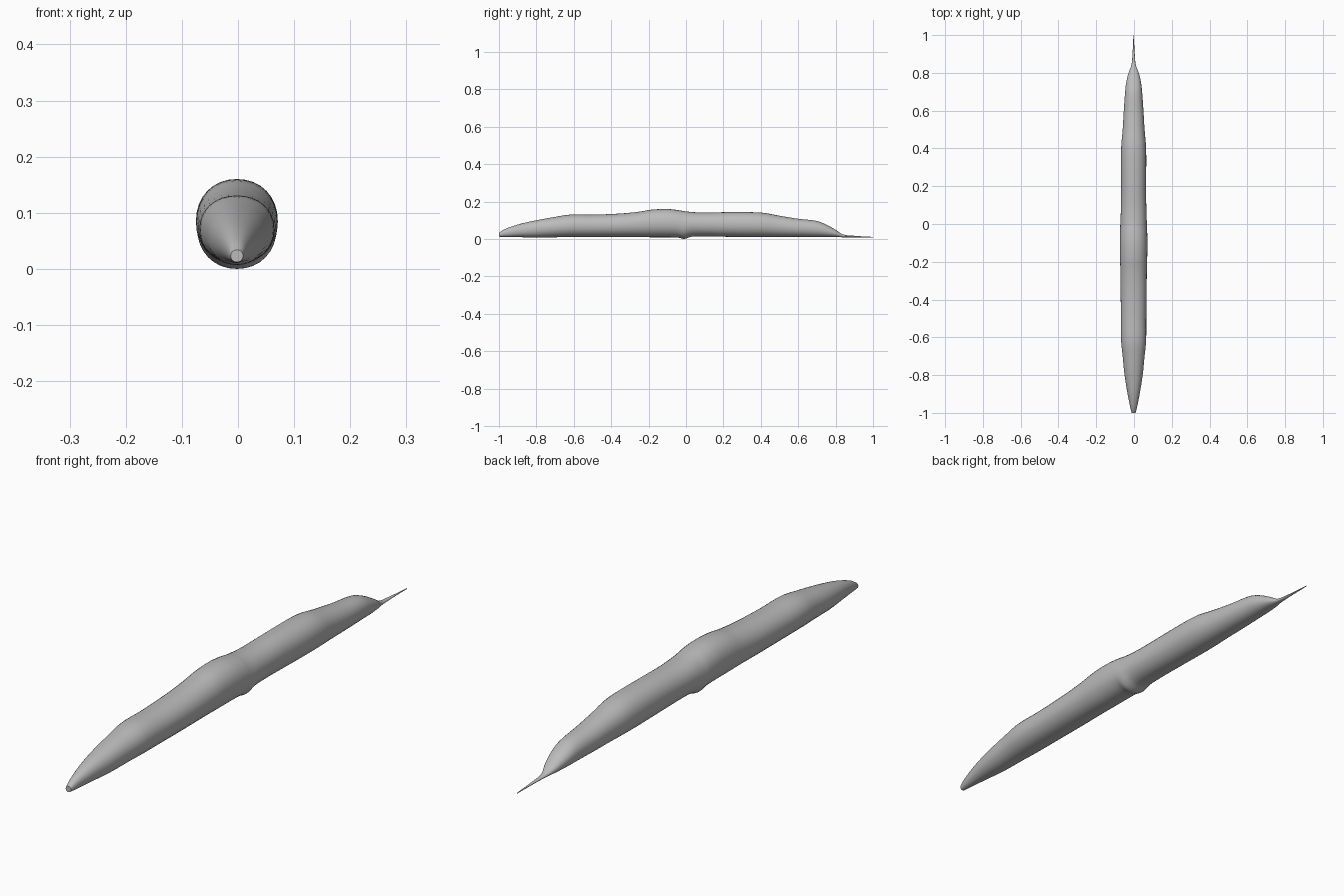
import bpy, bmesh, math

if "Cube" in bpy.data.objects:
    bpy.data.objects.remove(bpy.data.objects["Cube"])

# Body stations: y, half width, bottom z, top z
STATIONS = [
    (-1.0, .011, .012, .034), (-.97, .018, .011, .052), (-.9, .032, .010, .077),
    (-.8, .048, .007, .100), (-.7, .058, .009, .118), (-.62, .066, .010, .130),
    (-.5, .067, .010, .130), (-.35, .069, .010, .136), (-.25, .070, .010, .146),
    (-.18, .072, .009, .157), (-.1, .073, .009, .160), (-.04, .072, .007, .154),
    (-.01, .071, .000, .149), (.03, .069, .012, .144), (.1, .067, .014, .141),
    (.2, .066, .012, .143), (.35, .067, .010, .143), (.42, .065, .010, .139),
    (.5, .058, .010, .124), (.6, .052, .010, .108), (.7, .045, .010, .096),
    (.75, .039, .010, .077), (.8, .027, .010, .049), (.84, .012, .009, .024),
    (.9, .006, .009, .017), (1.0, .001, .008, .011)]
SIDES, STEPS = 32, 4


def spline(a, b, c, d, t):
    """Smooth height or width between stations b and c, allowing for uneven spacing in y."""
    h = c[0] - b[0]
    out = [b[0] + h * t]
    for i in (1, 2, 3):
        m0 = (c[i] - a[i]) / (c[0] - a[0]) * h
        m1 = (d[i] - b[i]) / (d[0] - b[0]) * h
        out.append((2*t**3 - 3*t*t + 1) * b[i] + (t**3 - 2*t*t + t) * m0
                   + (3*t*t - 2*t**3) * c[i] + (t**3 - t*t) * m1)
    return out


sections = []
for k in range(len(STATIONS) - 1):
    a, b = STATIONS[max(k - 1, 0)], STATIONS[k]
    c, d = STATIONS[k + 1], STATIONS[min(k + 2, len(STATIONS) - 1)]
    sections += [spline(a, b, c, d, s / STEPS) for s in range(STEPS)]
sections.append(STATIONS[-1])

# Skin the rounded cross-sections into one closed body
bm = bmesh.new()
rings = []
for y, w, lo, hi in sections:
    ring = []
    for i in range(SIDES):
        ang = 2 * math.pi * i / SIDES
        co, si = math.cos(ang), math.sin(ang)
        x = math.copysign(abs(co) ** .94, co) * w - .002
        z = (lo + hi) / 2 + math.copysign(abs(si) ** .94, si) * (hi - lo) / 2
        ring.append(bm.verts.new((x, y, z)))
    rings.append(ring)
for r, q in zip(rings, rings[1:]):
    for i in range(SIDES):
        j = (i + 1) % SIDES
        bm.faces.new((r[i], r[j], q[j], q[i]))
bm.faces.new(rings[0])
bm.faces.new(rings[-1])
bmesh.ops.recalc_face_normals(bm, faces=bm.faces)

mesh = bpy.data.meshes.new("tapered_body")
bm.to_mesh(mesh)
bm.free()
body = bpy.data.objects.new("tapered_body", mesh)
bpy.context.collection.objects.link(body)

grey = bpy.data.materials.new("plain_grey")
grey.diffuse_color = (.5, .5, .5, 1)
grey.use_nodes = True
grey.node_tree.nodes["Principled BSDF"].inputs["Base Color"].default_value = grey.diffuse_color
mesh.materials.append(grey)

# Smooth skin with a crisp rim at the blunt nose
bpy.context.view_layer.objects.active = body
body.select_set(True)
bpy.ops.object.shade_smooth_by_angle(angle=math.radians(40))
